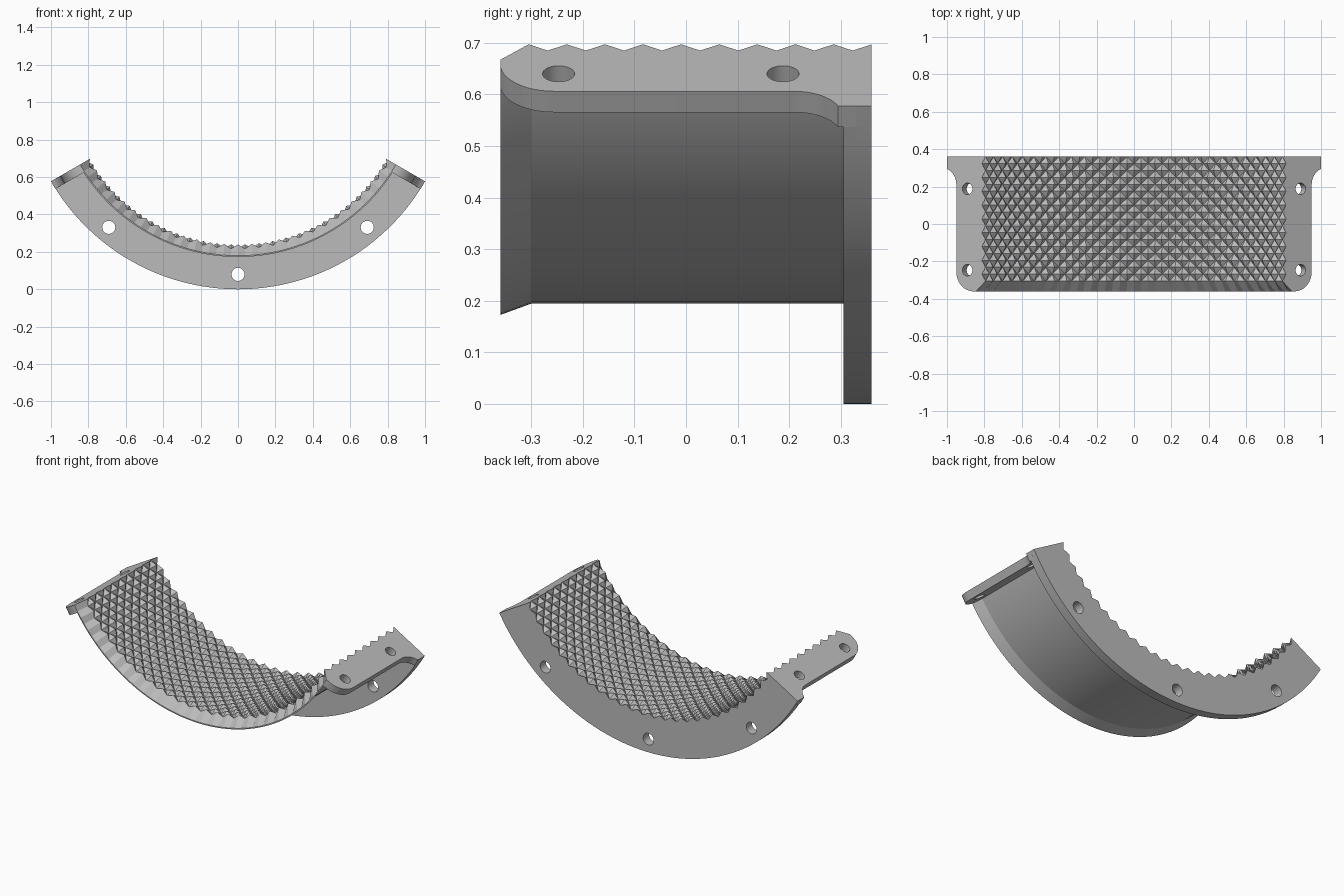
import bpy, bmesh
from math import sin, cos, pi, radians, sqrt
from mathutils import Vector, Matrix

cube = bpy.data.objects.get("Cube")
if cube:
    bpy.data.objects.remove(cube, do_unlink=True)

HALF = radians(60)              # half of the arc
R_OUT = 1 / sin(HALF)           # flange radius; also the height of the axis
R_IN, R_SLEEVE, R_EAR = 0.915, 0.96, 1.097
FRONT, LIP, FLANGE, BACK = -0.36, -0.305, 0.305, 0.36
KNURL_DEPTH, COLS, ROWS = 0.024, 52, 18
EAR_THICK = 0.047

grey = bpy.data.materials.new("plain_grey")
grey.use_nodes = True
colour = (0.5, 0.5, 0.5, 1)
grey.diffuse_color = colour
grey.node_tree.nodes["Principled BSDF"].inputs["Base Color"].default_value = colour


def radial(a):
    return Vector((sin(a), 0, -cos(a)))


def at(a, r, y):
    return Vector((0, y, R_OUT)) + r * radial(a)


def make_object(name, bm):
    bmesh.ops.recalc_face_normals(bm, faces=bm.faces)
    mesh = bpy.data.meshes.new(name)
    bm.to_mesh(mesh)
    bm.free()
    mesh.materials.append(grey)
    obj = bpy.data.objects.new(name, mesh)
    bpy.context.collection.objects.link(obj)
    return obj


def combine(target, tool, operation):
    mod = target.modifiers.new(operation.lower(), 'BOOLEAN')
    mod.operation, mod.solver, mod.object = operation, 'EXACT', tool
    bpy.context.view_layer.objects.active = target
    bpy.ops.object.modifier_apply(modifier=mod.name)
    bpy.data.objects.remove(tool, do_unlink=True)


def make_saddle():
    """Swept section: diamond knurl inside, flared lip in front, flange behind."""
    bm = bmesh.new()
    outer = [(BACK, R_OUT), (FLANGE, R_OUT), (FLANGE, R_SLEEVE),
             (-0.3, R_SLEEVE), (FRONT, 0.982), (FRONT, 0.975)]
    rings = []
    for i in range(COLS + 1):
        a = HALF * (2 * i / COLS - 1)
        inner = [(LIP + (BACK - LIP) * j / ROWS, R_IN + KNURL_DEPTH * ((i + j) % 2))
                 for j in range(ROWS + 1)]
        rings.append([bm.verts.new(at(a, r, y)) for y, r in inner + outer])
    n = len(rings[0])
    for i in range(COLS):
        p, q = rings[i], rings[i + 1]
        for j in range(n):
            k = (j + 1) % n
            if j >= ROWS:
                bm.faces.new((p[j], p[k], q[k], q[j]))
            elif (i + j) % 2:       # split along the groove between two pyramids
                bm.faces.new((p[j], p[k], q[k]))
                bm.faces.new((p[j], q[k], q[j]))
            else:
                bm.faces.new((p[j], p[k], q[j]))
                bm.faces.new((p[k], q[k], q[j]))
    bm.faces.new(rings[0])
    bm.faces.new(rings[-1])
    return make_object("knurled_saddle", bm)


def make_ear(name, side):
    """Flat bolting tab with a rounded front corner and a fillet into the flange."""
    corner, fillet, steps = 0.105, 0.092, 12
    outline = [(0.33, 0.95), (-0.3, 0.95), (FRONT, 0.978)]
    for i in range(steps + 1):
        a = pi / 2 * i / steps
        outline.append((FRONT + corner * (1 - cos(a)), R_EAR - corner * (1 - sin(a))))
    rise = R_OUT - R_EAR
    run = sqrt(fillet ** 2 - (fillet - rise) ** 2)
    for i in range(steps + 1):
        d = run * i / steps
        outline.append((0.295 - run + d, R_EAR + fillet - sqrt(fillet ** 2 - d ** 2)))
    outline.append((0.33, R_OUT))
    bm = bmesh.new()
    face = bm.faces.new([bm.verts.new(at(side * HALF, r, y)) for y, r in outline])
    down = Vector((-side * cos(HALF), 0, -sin(HALF))) * EAR_THICK
    new = bmesh.ops.extrude_face_region(bm, geom=[face], use_keep_orig=True)["geom"]
    bmesh.ops.translate(bm, vec=down, verts=[v for v in new if isinstance(v, bmesh.types.BMVert)])
    return make_object(name, bm)


def make_drills():
    bm = bmesh.new()

    def drill(centre, axis, radius):
        turn = Vector((0, 0, 1)).rotation_difference(axis).to_matrix().to_4x4()
        bmesh.ops.create_cone(bm, cap_ends=True, segments=32, radius1=radius, radius2=radius,
                              depth=0.16, matrix=Matrix.Translation(centre) @ turn)

    for a in (-40, 0, 40):
        drill(at(radians(a), 1.075, 0.333), Vector((0, 1, 0)), 0.035)
    for side in (-1, 1):
        for y in (-0.247, 0.188):
            drill(at(side * HALF, 1.029, y), Vector((side * cos(HALF), 0, sin(HALF))), 0.031)
    drills = make_object("hole_cutters", bm)
    drills.hide_render = True
    return drills


saddle = make_saddle()
combine(saddle, make_ear("left_ear", 1), 'UNION')
combine(saddle, make_ear("right_ear", -1), 'UNION')
combine(saddle, make_drills(), 'DIFFERENCE')

bpy.ops.object.select_all(action='DESELECT')
saddle.select_set(True)
bpy.context.view_layer.objects.active = saddle
bpy.ops.object.shade_smooth_by_angle(angle=radians(20))
